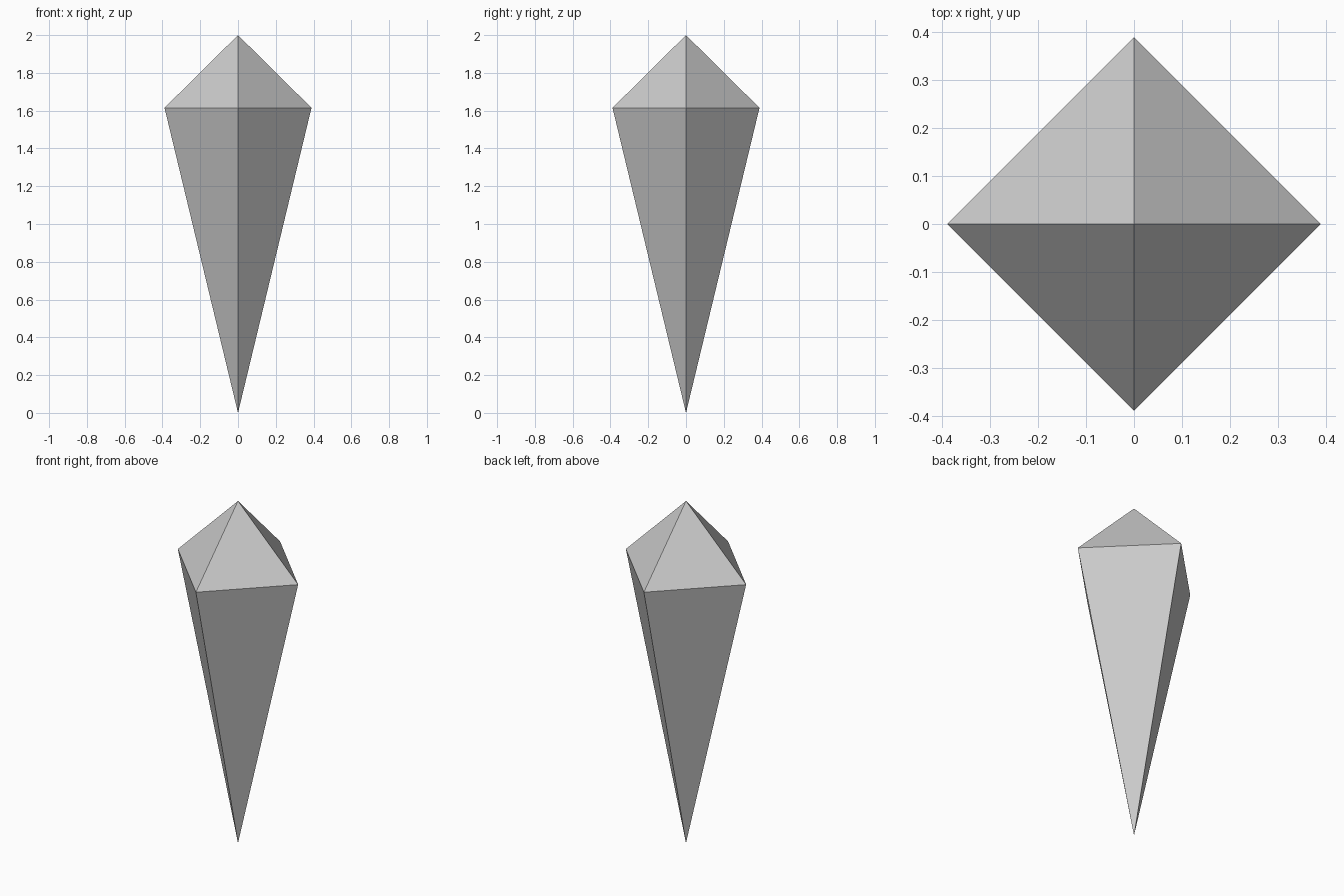
import bpy, bmesh
from math import cos, sin, tau

if "Cube" in bpy.data.objects:
    bpy.data.objects.remove(bpy.data.objects["Cube"])

SIDES = 4
RADIUS = 0.389
GIRDLE_Z = 1.615
HEIGHT = 2.0

bm = bmesh.new()

# Widest ring of the crystal, corners on the x and y axes
ring = [bm.verts.new((RADIUS * cos(tau * i / SIDES),
                      RADIUS * sin(tau * i / SIDES), GIRDLE_Z))
        for i in range(SIDES)]
tip = bm.verts.new((0, 0, 0))
peak = bm.verts.new((0, 0, HEIGHT))

# Short crown facets above, long tapering facets below
for i in range(SIDES):
    a, b = ring[i], ring[(i + 1) % SIDES]
    bm.faces.new((a, b, peak))
    bm.faces.new((b, a, tip))

mesh = bpy.data.meshes.new("crystal")
bm.to_mesh(mesh)
bm.free()
bpy.context.collection.objects.link(bpy.data.objects.new("crystal", mesh))
